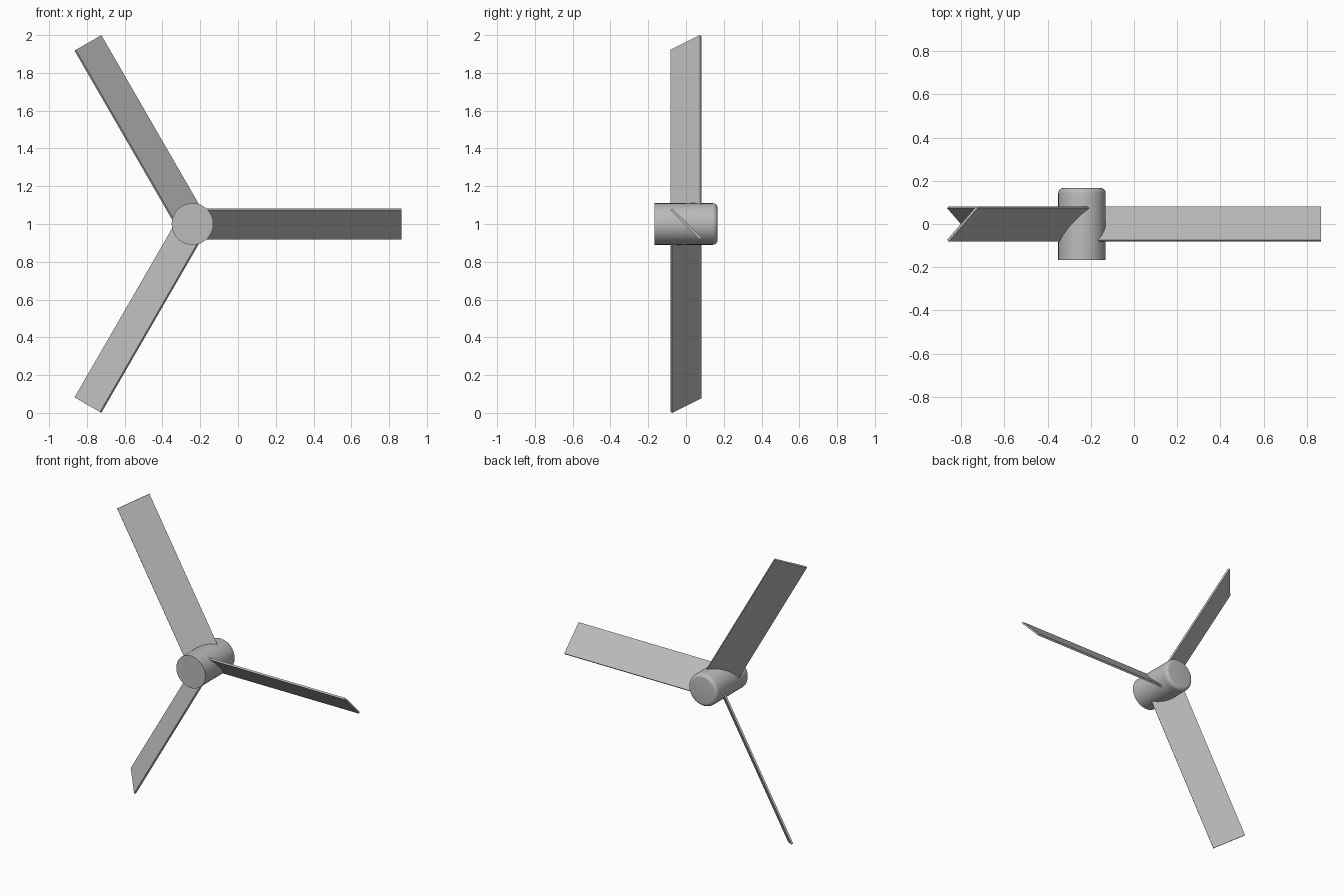
import bpy, bmesh, math
from mathutils import Matrix

if "Cube" in bpy.data.objects:
    bpy.data.objects.remove(bpy.data.objects["Cube"], do_unlink=True)

HUB_X, HUB_Z = -0.241, 1.0
HUB_R, HUB_LEN = 0.11, 0.333
REACH, CHORD, THICK = 1.107, 0.22, 0.012

grey = bpy.data.materials.new("plain_grey")
grey.use_nodes = True
colour = (0.5, 0.5, 0.5, 1)
grey.diffuse_color = colour
grey.node_tree.nodes["Principled BSDF"].inputs["Base Color"].default_value = colour

place = Matrix.Translation((HUB_X, 0, HUB_Z))


def finish(name, bm, matrix):
    mesh = bpy.data.meshes.new(name)
    bm.transform(matrix)
    bmesh.ops.recalc_face_normals(bm, faces=bm.faces)
    bm.to_mesh(mesh)
    bm.free()
    mesh.materials.append(grey)
    obj = bpy.data.objects.new(name, mesh)
    bpy.context.collection.objects.link(obj)
    return obj


# Hub: cylinder along y with a rounded back rim
bm = bmesh.new()
bmesh.ops.create_cone(bm, cap_ends=True, segments=64, radius1=HUB_R,
                      radius2=HUB_R, depth=HUB_LEN)
back_rim = [e for e in bm.edges if all(v.co.z > 0 for v in e.verts)]
bmesh.ops.bevel(bm, geom=back_rim, offset=0.024, segments=6,
                profile=0.5, affect='EDGES')
hub = finish("hub", bm, place @ Matrix.Rotation(math.radians(-90), 4, 'X'))
bpy.ops.object.select_all(action='DESELECT')
hub.select_set(True)
bpy.context.view_layer.objects.active = hub
bpy.ops.object.shade_smooth_by_angle(angle=math.radians(35))

# Blades: three thin flat boards, each pitched 45 degrees
pitch = Matrix.Rotation(math.radians(-45), 4, 'X')
board = Matrix.Translation((REACH / 2, 0, 0)) @ Matrix.Diagonal((REACH, CHORD, THICK, 1))
for i, name in enumerate(("right_blade", "upper_blade", "lower_blade")):
    bm = bmesh.new()
    bmesh.ops.create_cube(bm, size=1)
    turn = Matrix.Rotation(math.radians(-120 * i), 4, 'Y')
    finish(name, bm, place @ turn @ pitch @ board)
